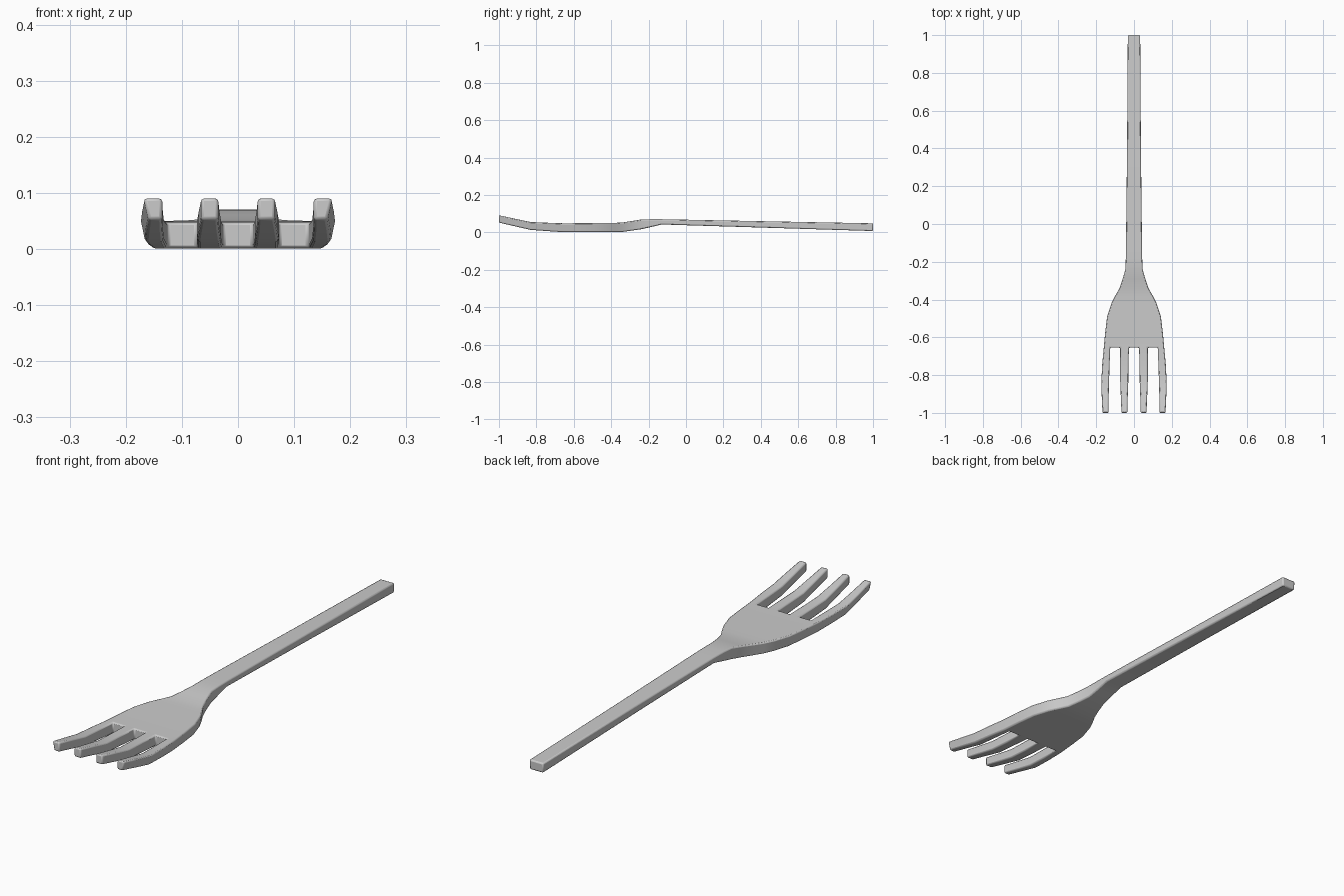
import bpy, bmesh

if "Cube" in bpy.data.objects:
    bpy.data.objects.remove(bpy.data.objects["Cube"])

# Side profile: (y, bottom z, top z)
PROFILE = [(-1.0, 0.052, 0.091), (-0.83, 0.013, 0.055), (-0.66, 0.001, 0.048),
           (-0.35, 0.001, 0.051), (-0.23, 0.018, 0.07), (-0.13, 0.042, 0.07),
           (1.0, 0.007, 0.048)]
# Plan outline of the head and handle: (y, half width)
OUTLINE = [(-0.655, 0.161), (-0.57, 0.153), (-0.49, 0.143), (-0.42, 0.12),
           (-0.38, 0.1), (-0.34, 0.077), (-0.29, 0.06), (-0.24, 0.046),
           (-0.19, 0.044), (-0.13, 0.043), (0.4, 0.037), (1.0, 0.033)]
# Column positions where the tines meet the head, and further along the tines
ROOT = [0.027, 0.073, 0.126, 0.161]
TINES = [(-0.74, [0.029, 0.073, 0.129, 0.169]), (-0.83, [0.030, 0.073, 0.132, 0.174]),
         (-0.91, [0.033, 0.070, 0.134, 0.172]), (-1.0, [0.035, 0.066, 0.135, 0.168])]


def heights(y):
    for (y0, b0, t0), (y1, b1, t1) in zip(PROFILE, PROFILE[1:]):
        if y <= y1:
            f = (y - y0) / (y1 - y0)
            return b0 + f * (b1 - b0), t0 + f * (t1 - t0)


def mirrored(xs):
    return [-x for x in reversed(xs)] + list(xs)


bm = bmesh.new()


def make_row(y, xs):
    """Pairs of (bottom, top) vertices, underside slightly narrower on the rim."""
    b, t = heights(y)
    row = []
    for i, x in enumerate(xs):
        rim = 0.95 if i in (0, len(xs) - 1) else 1.0
        row.append((bm.verts.new((x * rim, y, b)), bm.verts.new((x, y, t))))
    return row


def skin(near, far, columns):
    for i in columns:
        a, b, c, d = near[i], near[i + 1], far[i + 1], far[i]
        bm.faces.new((a[1], b[1], c[1], d[1]))
        bm.faces.new((d[0], c[0], b[0], a[0]))
        for v in (a, b, c, d):
            partner[v[0]] = v[1]


partner = {}
# Head and handle
body = [make_row(y, mirrored([r * w / ROOT[-1] for r in ROOT])) for y, w in OUTLINE]
for near, far in zip(body, body[1:]):
    skin(near, far, range(7))
# Four tines
tines = [body[0]] + [make_row(y, mirrored(xs)) for y, xs in TINES]
for far, near in zip(tines, tines[1:]):
    skin(near, far, (0, 2, 4, 6))
# Side walls between underside and top
for e in [e for e in bm.edges if e.is_boundary and all(v in partner for v in e.verts)]:
    p, q = e.verts
    bm.faces.new((p, q, partner[q], partner[p]))
bmesh.ops.recalc_face_normals(bm, faces=bm.faces)

mesh = bpy.data.meshes.new("fork")
bm.to_mesh(mesh)
bm.free()
fork = bpy.data.objects.new("fork", mesh)
bpy.context.collection.objects.link(fork)

# Softened edges
bevel = fork.modifiers.new("soft_edges", 'BEVEL')
bevel.width = 0.007
bevel.segments = 2
bevel.limit_method = 'ANGLE'
bevel.angle_limit = 0.7

bpy.context.view_layer.objects.active = fork
fork.select_set(True)
bpy.ops.object.shade_smooth_by_angle(angle=0.6)
